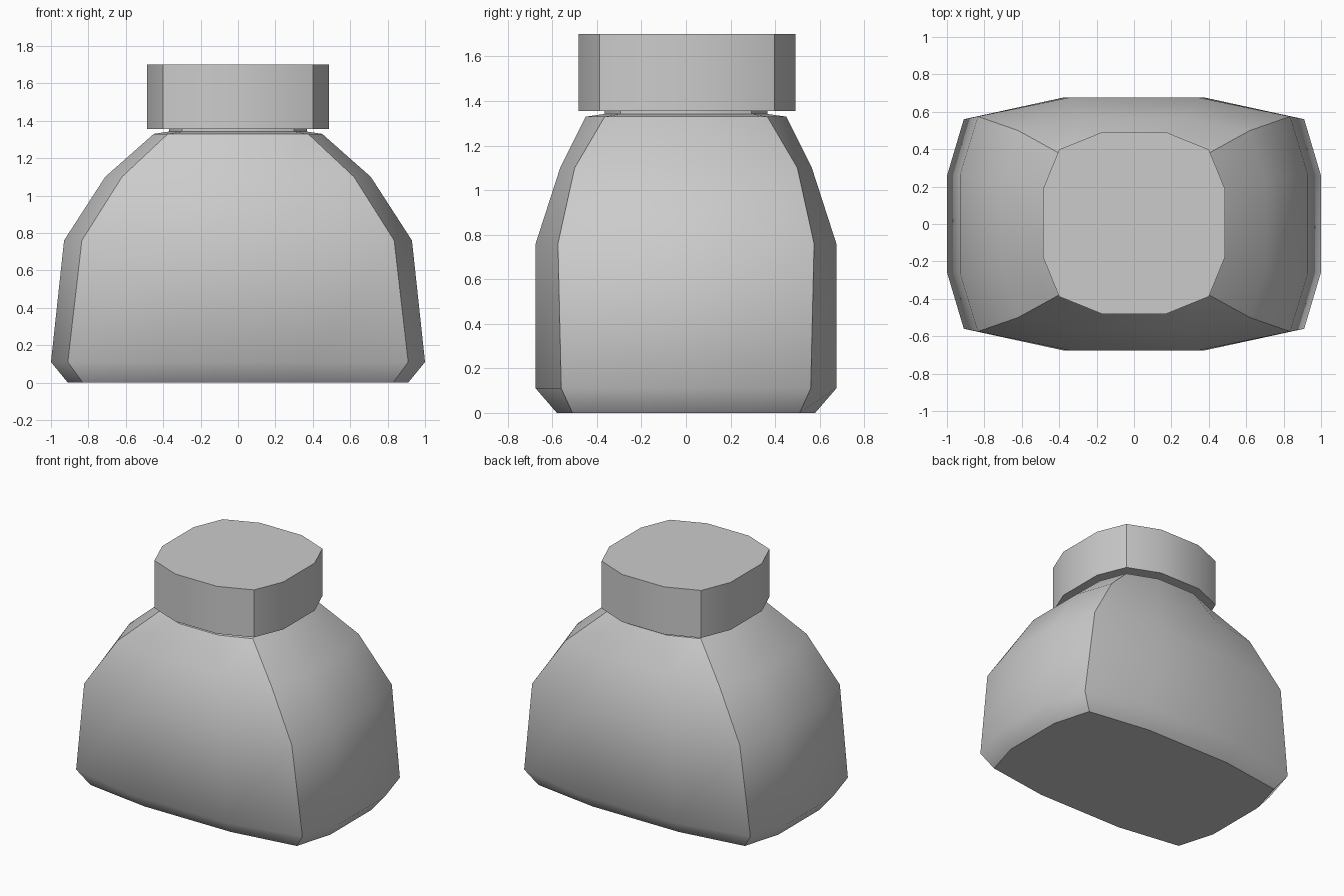
import bpy
import bmesh

cube = bpy.data.objects.get("Cube")
if cube:
    bpy.data.objects.remove(cube, do_unlink=True)

# One plain grey for the whole bottle
GREY = (0.6, 0.6, 0.6, 1.0)
grey = bpy.data.materials.new("plain grey")
grey.use_nodes = True
grey.diffuse_color = GREY
grey.node_tree.nodes["Principled BSDF"].inputs["Base Color"].default_value = GREY


def section(z, side, corner_x, front, corner_y):
    """Rounded rectangle with twelve points; every third point is a corner."""
    fx, sy = corner_x * 0.42, corner_y * 0.46
    quarter = [(side, sy), (corner_x, corner_y), (fx, front)]
    points = []
    for sx, sgn_y, order in ((1, 1, 1), (-1, 1, -1), (-1, -1, 1), (1, -1, -1)):
        points += [(sx * x, sgn_y * y, z) for x, y in quarter[::order]]
    return points


def loft(name, rings, sharp_rings, offset_y=0.0):
    """Skin a stack of sections, smooth except at the corners and chosen rings."""
    bm = bmesh.new()
    loops = [[bm.verts.new(p) for p in section(*ring)] for ring in rings]
    count = len(loops[0])
    for low, high in zip(loops, loops[1:]):
        for i in range(count):
            j = (i + 1) % count
            bm.faces.new((low[i], low[j], high[j], high[i]))
    bm.faces.new(loops[0][::-1])
    bm.faces.new(loops[-1])
    for face in bm.faces:
        face.smooth = True
    # Sharp corner ridges
    for low, high in zip(loops, loops[1:]):
        for i in range(1, count, 3):
            bm.edges.get((low[i], high[i])).smooth = False
    # Sharp rims
    for r in sharp_rings:
        for i in range(count):
            bm.edges.get((loops[r][i], loops[r][(i + 1) % count])).smooth = False
    bmesh.ops.recalc_face_normals(bm, faces=bm.faces)
    mesh = bpy.data.meshes.new(name)
    bm.to_mesh(mesh)
    bm.free()
    mesh.materials.append(grey)
    obj = bpy.data.objects.new(name, mesh)
    obj.location.y = offset_y
    bpy.context.collection.objects.link(obj)
    return obj


# Bottle body: height, side, corner x, front, corner y
loft("bottle_body", [
    (0.00, 0.91, 0.83, 0.58, 0.51),
    (0.11, 1.00, 0.91, 0.675, 0.56),
    (0.76, 0.93, 0.835, 0.675, 0.575),
    (1.10, 0.71, 0.62, 0.565, 0.50),
    (1.33, 0.45, 0.375, 0.45, 0.365),
    (1.342, 0.37, 0.30, 0.365, 0.295),
], sharp_rings=(0, 4, 5))

# Short neck joining the body to the cap
loft("bottle_neck", [
    (1.34, 0.37, 0.30, 0.365, 0.295),
    (1.357, 0.37, 0.30, 0.365, 0.295),
], sharp_rings=(0, 1))

# Overhanging cap
loft("bottle_cap", [
    (1.355, 0.487, 0.40, 0.487, 0.393),
    (1.70, 0.487, 0.40, 0.487, 0.393),
], sharp_rings=(0, 1), offset_y=0.005)
